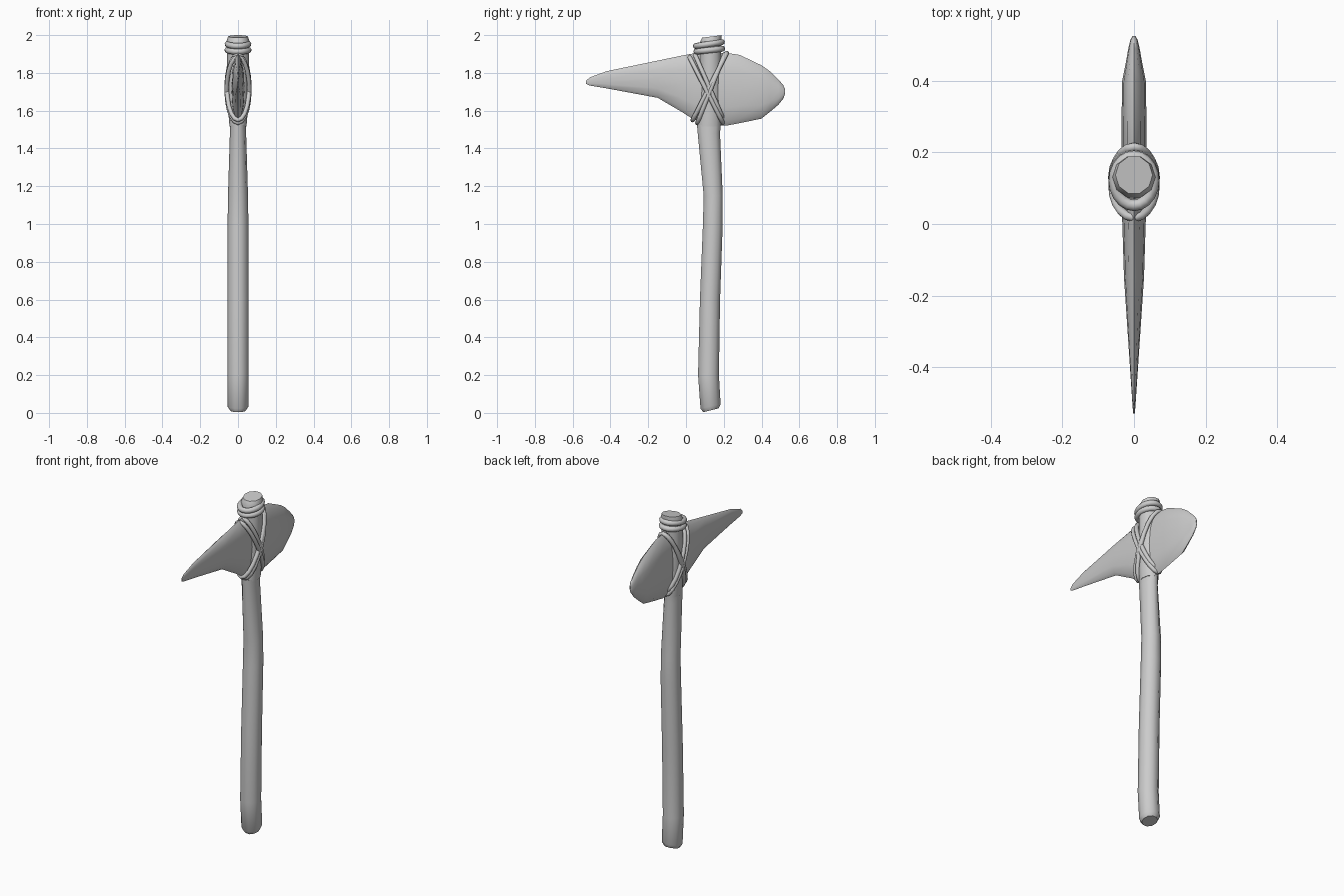
import bpy
from math import sin, cos, pi, radians

if "Cube" in bpy.data.objects:
    bpy.data.objects.remove(bpy.data.objects["Cube"])


def loft(name, rings, angle):
    """Skin a list of equal-length point rings and cap both ends."""
    n = len(rings[0])
    verts = [p for r in rings for p in r]
    faces = [(i * n + k, i * n + (k + 1) % n, (i + 1) * n + (k + 1) % n, (i + 1) * n + k)
             for i in range(len(rings) - 1) for k in range(n)]
    faces += [tuple(reversed(range(n))), tuple(range(len(verts) - n, len(verts)))]
    me = bpy.data.meshes.new(name)
    me.from_pydata(verts, [], faces)
    ob = bpy.data.objects.new(name, me)
    bpy.context.collection.objects.link(ob)
    bpy.ops.object.select_all(action='DESELECT')
    ob.select_set(True)
    bpy.context.view_layer.objects.active = ob
    bpy.ops.object.mode_set(mode='EDIT')
    bpy.ops.mesh.select_all(action='SELECT')
    bpy.ops.mesh.normals_make_consistent(inside=False)
    bpy.ops.object.mode_set(mode='OBJECT')
    bpy.ops.object.shade_smooth_by_angle(angle=radians(angle))
    return ob


def handle_ring(y, z, rx, ry, tilt, n=10):
    return [(rx * cos(2 * pi * k / n), y + ry * sin(2 * pi * k / n),
             z + tilt * ry * sin(2 * pi * k / n)) for k in range(n)]


# Bent wooden handle: y, z, half width x, half width y, end tilt
loft("handle", [handle_ring(*r) for r in [
    (.132, .014, .043, .043, .25), (.130, .035, .056, .056, .22), (.119, .20, .056, .058, 0),
    (.127, .60, .056, .056, 0), (.142, 1.00, .055, .055, 0), (.144, 1.15, .053, .053, 0),
    (.121, 1.48, .043, .062, 0), (.121, 1.525, .042, .066, 0)]], 50)

# Socket wood above the bend, flaring slightly to the top
loft("handle_top", [handle_ring(*r) for r in [
    (.123, 1.515, .045, .064, 0), (.126, 1.60, .052, .062, 0), (.128, 1.75, .056, .058, 0),
    (.130, 1.90, .058, .058, .1), (.131, 1.97, .060, .060, .13),
    (.137, 1.993, .052, .054, .13)]], 50)


# Stone head: lens-shaped sections along y (y, bottom z, top z, half thickness)
def head_ring(y, lo, hi, t, n=12):
    c, h = (lo + hi) / 2, (hi - lo) / 2
    return [(t * cos(2 * pi * k / n), y, c + h * sin(2 * pi * k / n)) for k in range(n)]


loft("stone_head", [head_ring(*r) for r in [
    (-.53, 1.742, 1.757, .002), (-.51, 1.733, 1.776, .004), (-.42, 1.718, 1.809, .010),
    (-.15, 1.668, 1.865, .028), (-.02, 1.592, 1.892, .032), (.04, 1.553, 1.903, .034),
    (.12, 1.522, 1.905, .035), (.22, 1.522, 1.905, .035), (.285, 1.534, 1.895, .035),
    (.40, 1.558, 1.840, .033), (.445, 1.594, 1.808, .024), (.49, 1.632, 1.764, .016),
    (.515, 1.664, 1.735, .010), (.525, 1.690, 1.712, .004)]], 50)


# Rope loops tilted around the handle, each running between two (y, z) ends
def rope_loop(name, a, b, half_width, radius, n=20):
    cu = bpy.data.curves.new(name, 'CURVE')
    cu.dimensions = '3D'
    cu.bevel_depth = radius
    cu.bevel_resolution = 2
    sp = cu.splines.new('POLY')
    sp.points.add(n - 1)
    sp.use_cyclic_u = True
    for k, p in enumerate(sp.points):
        f = .5 - .5 * cos(2 * pi * k / n)
        p.co = (half_width * sin(2 * pi * k / n),
                a[0] + (b[0] - a[0]) * f, a[1] + (b[1] - a[1]) * f, 1)
    sp.use_smooth = True
    bpy.context.collection.objects.link(bpy.data.objects.new(name, cu))


for i, (a, b, w) in enumerate([
        ((.035, 1.55), (.216, 1.905), .059), ((.060, 1.535), (.205, 1.90), .061),
        ((.018, 1.885), (.195, 1.535), .060), ((.048, 1.895), (.195, 1.56), .058)]):
    rope_loop(f"lashing_rope_{i + 1}", a, b, w, .012)

# Coils wound around the top of the handle
rope_loop("top_coil_lower", (.055, 1.913), (.192, 1.928), .056, .016)
rope_loop("top_coil_upper", (.052, 1.942), (.190, 1.963), .055, .016)
